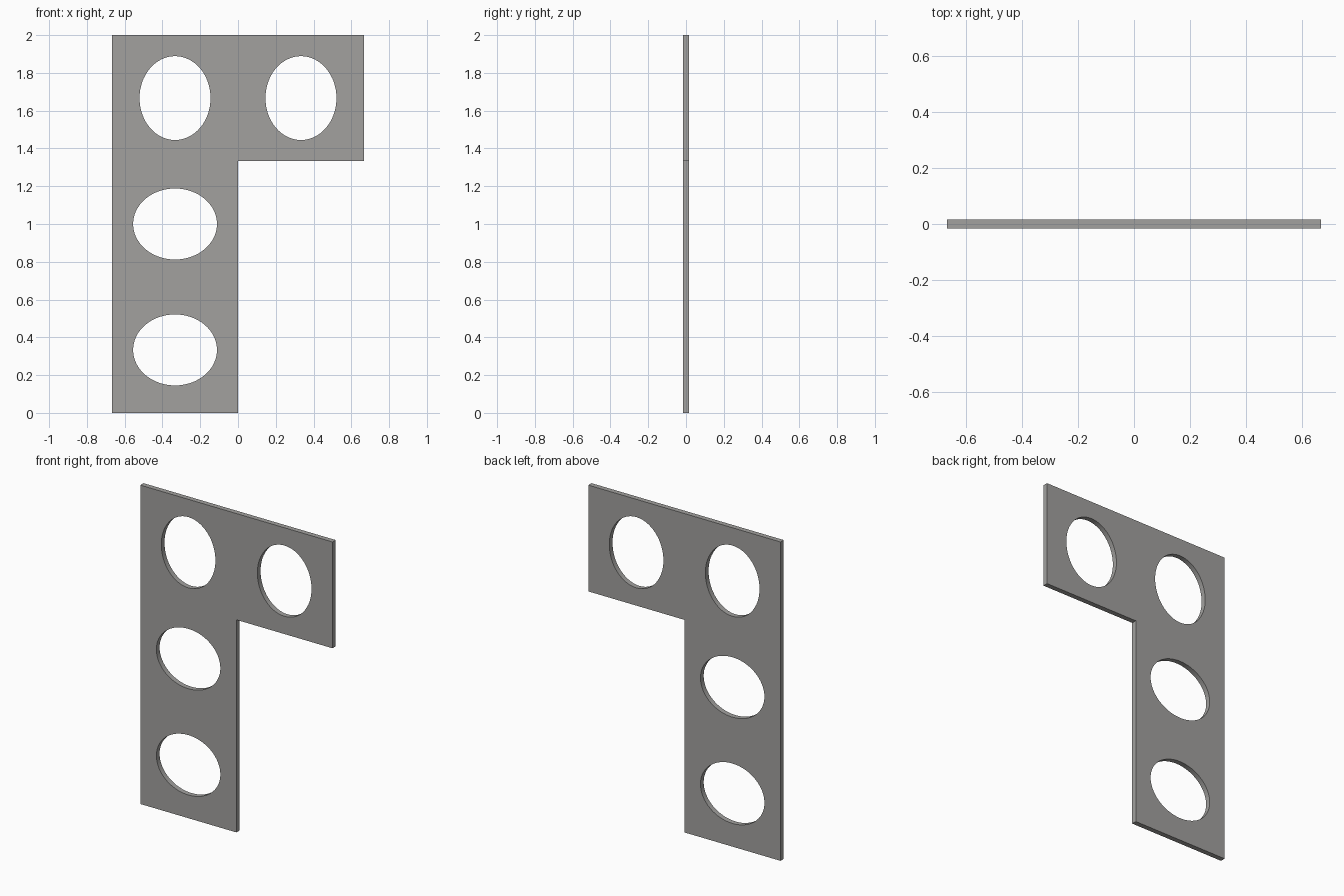
import bpy, bmesh
from math import cos, sin, tau, radians
from mathutils import Vector

if "Cube" in bpy.data.objects:
    bpy.data.objects.remove(bpy.data.objects["Cube"])

HALF = 0.016           # half thickness of the plate
CELL = 2 / 3           # each hole sits in a square cell of this size
LONG, SHORT = 0.222, 0.188

bm = bmesh.new()


def add_loop(points):
    verts = [bm.verts.new((x, -HALF, z)) for x, z in points]
    for a, b in zip(verts, verts[1:] + verts[:1]):
        bm.edges.new((a, b))


def ellipse(cx, cz, rx, rz, n=64):
    return [(cx + rx * cos(tau * i / n), cz + rz * sin(tau * i / n)) for i in range(n)]


# L-shaped outline
add_loop([(-CELL, 0), (0, 0), (0, 2 * CELL), (CELL, 2 * CELL), (CELL, 2), (-CELL, 2)])

# Upright ovals in the top arm, wide ovals down the leg
for x in (-CELL / 2, CELL / 2):
    add_loop(ellipse(x, 2.5 * CELL, SHORT, LONG))
for z in (0.5 * CELL, 1.5 * CELL):
    add_loop(ellipse(-CELL / 2, z, LONG, SHORT))

# Fill the front face and give it thickness
bmesh.ops.triangle_fill(bm, edges=bm.edges[:], use_beauty=True, normal=(0, -1, 0))
ext = bmesh.ops.extrude_face_region(bm, geom=bm.faces[:], use_keep_orig=True)
back = [g for g in ext["geom"] if isinstance(g, bmesh.types.BMVert)]
bmesh.ops.translate(bm, verts=back, vec=Vector((0, 2 * HALF, 0)))
bmesh.ops.recalc_face_normals(bm, faces=bm.faces[:])

mesh = bpy.data.meshes.new("perforated_plate")
bm.to_mesh(mesh)
bm.free()
plate = bpy.data.objects.new("perforated_plate", mesh)
bpy.context.collection.objects.link(plate)

# Dark, slightly warm grey
mat = bpy.data.materials.new("dark_grey")
mat.diffuse_color = (0.36, 0.355, 0.345, 1)
mat.use_nodes = True
mat.node_tree.nodes["Principled BSDF"].inputs["Base Color"].default_value = mat.diffuse_color
mesh.materials.append(mat)

# Smooth hole walls, sharp rims
bpy.context.view_layer.objects.active = plate
plate.select_set(True)
bpy.ops.object.shade_smooth_by_angle(angle=radians(30))
